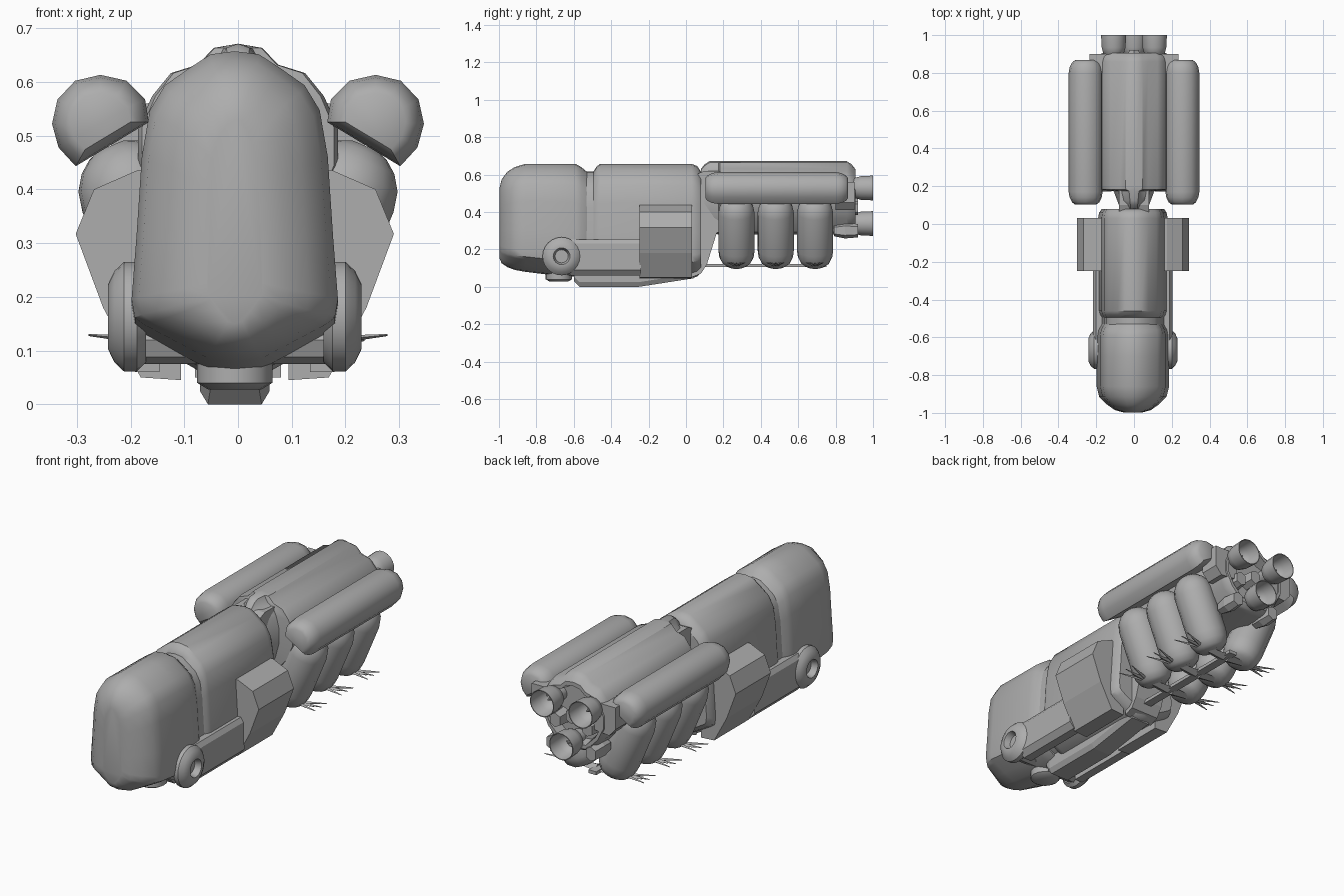
import bpy, bmesh, math
from mathutils import Vector

grey = bpy.data.materials.new("hull_grey")
grey.diffuse_color = (0.42, 0.42, 0.42, 1)
CX = -0.006  # the forward section sits slightly off centre


def loft(name, rings, smooth=35, cap=True):
    """Skin a list of equal-length closed rings and cap both ends."""
    bm = bmesh.new()
    vs = [[bm.verts.new(p) for p in r] for r in rings]
    n = len(vs[0])
    for a, b in zip(vs, vs[1:]):
        for i in range(n):
            j = (i + 1) % n
            bm.faces.new((a[i], a[j], b[j], b[i]))
    if cap:
        bm.faces.new(vs[0][::-1])
        bm.faces.new(vs[-1])
    bmesh.ops.recalc_face_normals(bm, faces=bm.faces)
    me = bpy.data.meshes.new(name)
    bm.to_mesh(me)
    bm.free()
    me.materials.append(grey)
    ob = bpy.data.objects.new(name, me)
    bpy.context.collection.objects.link(ob)
    if smooth:
        bpy.ops.object.select_all(action='DESELECT')
        ob.select_set(True)
        bpy.context.view_layer.objects.active = ob
        bpy.ops.object.shade_smooth_by_angle(angle=math.radians(smooth))
    return ob


def turned(name, stations, axis, n=16, smooth=40, cap=True):
    """Round part from (centre, radius) stations along an axis."""
    axis = Vector(axis).normalized()
    u = axis.orthogonal().normalized()
    v = axis.cross(u)
    rings = []
    for c, r in stations:
        rings.append([Vector(c) + r * (math.cos(a) * u + math.sin(a) * v)
                      for a in (2 * math.pi * i / n for i in range(n))])
    return loft(name, rings, smooth, cap)


def extrude_y(name, pts, y0, y1, smooth=0):
    return loft(name, [[(x, y, z) for x, z in pts] for y in (y0, y1)], smooth)


def hull(name, half, stations, cx, smooth=35):
    """Mirrored half profile (x, 0..1 height) lofted over (y, x scale, bottom, top)."""
    full = half + [(-x, t) for x, t in half[-2:0:-1]]
    return loft(name, [[(cx + x * s, y, lo + (hi - lo) * t) for x, t in full]
                       for y, s, lo, hi in stations], smooth)


# Forward hull: cab and middle body
front_half = [(0, 1), (0.045, 0.99), (0.085, 0.945), (0.13, 0.89), (0.158, 0.81),
              (0.173, 0.66), (0.183, 0.4), (0.192, 0.2), (0.186, 0.14),
              (0.165, 0.115), (0.105, 0.06), (0.05, 0.01), (0, 0)]
hull("cab", front_half, [
    (-0.997, 0.27, 0.15, 0.53), (-0.985, 0.5, 0.125, 0.575), (-0.955, 0.72, 0.105, 0.615),
    (-0.915, 0.93, 0.09, 0.64), (-0.86, 1, 0.08, 0.657), (-0.7, 1, 0.06, 0.657),
    (-0.59, 1, 0.055, 0.657), (-0.56, 0.97, 0.055, 0.64), (-0.53, 0.88, 0.06, 0.615)], CX)
hull("cab_joint", front_half, [(-0.57, 0.88, 0.07, 0.615), (-0.44, 0.88, 0.07, 0.615)], CX)
hull("middle_body", front_half, [
    (-0.495, 0.88, 0.06, 0.615), (-0.48, 0.93, 0.05, 0.64), (-0.46, 0.96, 0.045, 0.657),
    (0.03, 0.96, 0.045, 0.657), (0.06, 0.93, 0.055, 0.645), (0.08, 0.86, 0.075, 0.615)], CX)

# Keel under the forward hull
loft("keel", [[(CX + x * w, y, z) for x, z in ((-w2, 0.09), (w2, 0.09), (w2, lo + 0.025),
                                              (0.05, lo), (-0.05, lo), (-w2, lo + 0.025))]
              for y, w, w2, lo in ((-0.6, 0.9, 0.065, 0.03), (-0.57, 1, 0.065, 0.0),
                                   (-0.25, 1, 0.065, 0.0), (0.04, 1, 0.065, 0.045))], 0)
# Round plate and axle below the cab
turned("belly_plate", [((CX, -0.68, 0.09), 0.07), ((CX, -0.68, 0.04), 0.07),
                       ((CX, -0.68, 0.028), 0.05)], (0, 0, 1))
turned("axle", [((CX - 0.19, -0.665, 0.12), 0.045), ((CX + 0.19, -0.665, 0.12), 0.045)],
       (1, 0, 0), 8, 0)

for s, side in ((-1, "left"), (1, "right")):
    # Wheel-like side thruster with a dished middle
    turned(side + "_side_thruster", [
        ((CX + s * x, -0.665, 0.163), r) for x, r in
        ((0.165, 0.085), (0.182, 0.102), (0.206, 0.102), (0.224, 0.085),
         (0.236, 0.06), (0.236, 0.045), (0.205, 0.035))], (1, 0, 0), 24)
    # Beam from thruster to side box
    extrude_y(side + "_beam", [(CX + s * x, z) for x, z in (
        (0.14, 0.06), (0.185, 0.06), (0.21, 0.09), (0.21, 0.23), (0.195, 0.252), (0.14, 0.252))],
        -0.62, -0.24)
    # Faceted side box
    extrude_y(side + "_side_box", [(CX + s * x, z) for x, z in (
        (0.1, 0.045), (0.175, 0.05), (0.245, 0.18), (0.296, 0.317), (0.262, 0.4),
        (0.18, 0.436), (0.1, 0.436))], -0.248, 0.033)

    # Long upper tank with a flat cut on its lower inner side
    prof = [(0.302, 0.443), (0.334, 0.478), (0.346, 0.522), (0.336, 0.567), (0.303, 0.602),
            (0.256, 0.613), (0.207, 0.602), (0.173, 0.568), (0.166, 0.525)]
    loft(side + "_upper_tank", [
        [(s * (0.256 + (x - 0.256) * k), y, 0.525 + (z - 0.525) * k) for x, z in prof]
        for y, k in ((0.103, 0.62), (0.115, 0.8), (0.14, 0.94), (0.17, 1),
                     (0.8, 1), (0.83, 0.94), (0.855, 0.8), (0.867, 0.62))], 45)
    # Tank bracket at the rear
    extrude_y(side + "_tank_bracket", [(s * x, z) for x, z in (
        (0.1, 0.42), (0.2, 0.41), (0.235, 0.45), (0.235, 0.56), (0.1, 0.56))], 0.8, 0.9)

    for i, y in enumerate((0.27, 0.48, 0.69), 1):
        # Leaning lower pod
        top, bot = Vector((s * 0.2, y, 0.395)), Vector((s * 0.105, y, 0.17))
        d = (top - bot).normalized()
        pod = [(bot - d * 0.058, 0.055), (bot - d * 0.04, 0.078), (bot - d * 0.01, 0.092),
               (bot + d * 0.03, 0.097), (top, 0.097)]
        pod += [(top + d * 0.097 * math.sin(a), 0.097 * math.cos(a))
                for a in (0.4, 0.75, 1.05, 1.3)]
        turned(f"{side}_pod_{i}", pod, d, 16)
        # Clawed leg: tapering arm and three prongs
        def spike(name, a, b, w, t):
            ring = lambda p, k: [(s * p[0], y + p[1] - w * k, p[2]), (s * p[0], y + p[1], p[2] + t * k),
                                 (s * p[0], y + p[1] + w * k, p[2]), (s * p[0], y + p[1], p[2] - t * k)]
            loft(name, [ring(a, 1), ring(b, 0.25)], 0)
        spike(f"{side}_leg_{i}", (0.01, 0, 0.112), (0.235, 0, 0.122), 0.035, 0.018)
        for j, dy in enumerate((-0.05, 0, 0.045), 1):
            spike(f"{side}_claw_{i}_{j}", (0.17, dy * 0.25, 0.119), (0.278, dy, 0.129), 0.011, 0.008)

# Neck joining the two hulls
prof = [(0.03, 0.05), (0.08, 0.07), (0.112, 0.12), (0.165, 0.29), (0.25, 0.3),
        (0.25, 0.62), (0.1, 0.62), (0.03, 0.59)]
loft("neck", [[(x, y, z) for y, z in prof] for x in (-0.08, 0.08)], 0)

# Rear hull with a recessed stern
rear_half = [(0, 1), (0.045, 0.98), (0.075, 0.9), (0.125, 0.86), (0.16, 0.75),
             (0.186, 0.6), (0.186, 0.42), (0.15, 0.22), (0.085, 0.03), (0, 0)]
hull("rear_hull", rear_half, [
    (0.08, 0.38, 0.3, 0.63), (0.1, 0.43, 0.29, 0.655), (0.125, 0.48, 0.285, 0.671),
    (0.175, 0.58, 0.28, 0.671), (0.182, 0.96, 0.28, 0.671), (0.2, 1, 0.28, 0.671),
    (0.86, 1, 0.28, 0.671), (0.885, 0.98, 0.285, 0.655), (0.905, 0.92, 0.3, 0.63),
    (0.905, 0.84, 0.32, 0.61), (0.85, 0.8, 0.33, 0.6)], 0)

# Central rail carrying the legs
extrude_y("leg_rail", [(-0.022, 0.105), (0.022, 0.105), (0.022, 0.122), (-0.022, 0.122)], 0.1, 0.75)

# Three engine bells with an inner cone
for name, x, z in (("left", -0.108, 0.528), ("right", 0.108, 0.528), ("lower", 0, 0.338)):
    turned(name + "_engine_bell", [((x, y, z), r) for y, r in (
        (0.83, 0.035), (0.885, 0.038), (0.9, 0.054), (0.935, 0.064), (1.0, 0.067),
        (1.0, 0.063), (0.94, 0.057), (0.905, 0.04), (0.895, 0.02))], (0, 1, 0), 20)
    turned(name + "_engine_cone", [((x, 0.89, z), 0.025), ((x, 0.95, z), 0.003)], (0, 1, 0), 8, 0)

# Small blocks around the bells
for i, (x, z) in enumerate(((-0.11, 0.3), (0.11, 0.3), (-0.09, 0.42), (0.09, 0.42), (0, 0.46)), 1):
    loft(f"stern_block_{i}", [[(x + a * k, y, z + b * k) for a, b in (
        (-0.032, -0.025), (0, -0.042), (0.032, -0.025), (0.032, 0.025), (0, 0.042), (-0.032, 0.025))]
        for y, k in ((0.79, 0.7), (0.85, 1), (0.92, 0.85))], 0)
